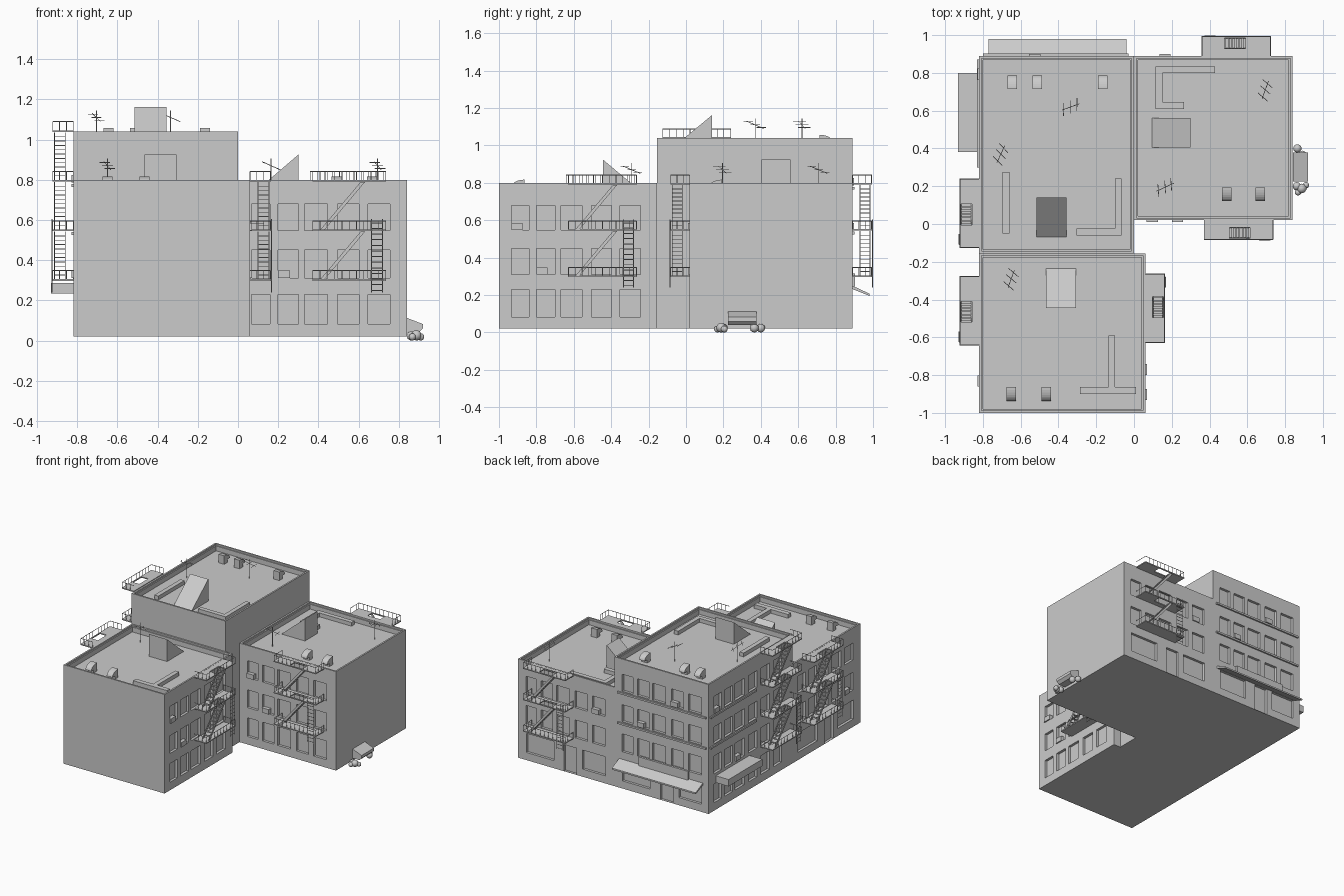
import bpy, bmesh, math
from mathutils import Matrix, Vector

if "Cube" in bpy.data.objects:
    bpy.data.objects.remove(bpy.data.objects["Cube"])


def finish(name, bm, smooth=False):
    bmesh.ops.recalc_face_normals(bm, faces=bm.faces)
    me = bpy.data.meshes.new(name)
    bm.to_mesh(me)
    bm.free()
    ob = bpy.data.objects.new(name, me)
    bpy.context.collection.objects.link(ob)
    if smooth:
        for p in me.polygons:
            p.use_smooth = True
    return ob


def box(bm, lo, hi, M=Matrix()):
    lo, hi = Vector(lo), Vector(hi)
    m = Matrix.Translation((lo + hi) / 2) @ Matrix.Diagonal((*(hi - lo), 1))
    return bmesh.ops.create_cube(bm, size=1, matrix=M @ m)["verts"]


def rod(bm, p, q, r=0.0025):
    p, q = Vector(p), Vector(q)
    d = q - p
    m = Matrix.Translation((p + q) / 2) @ d.to_track_quat('Z', 'Y').to_matrix().to_4x4()
    bmesh.ops.create_cone(bm, cap_ends=True, segments=4, radius1=r, radius2=r, depth=d.length, matrix=m)


def prism(bm, pts, vec):
    f = bm.faces.new([bm.verts.new(p) for p in pts])
    ext = bmesh.ops.extrude_face_region(bm, geom=[f], use_keep_orig=True)["geom"]
    bmesh.ops.translate(bm, vec=vec, verts=[g for g in ext if isinstance(g, bmesh.types.BMVert)])


# Wall frame: local +x points out of the wall, local +y runs along it
def frame(x, y, deg):
    return Matrix.Translation((x, y, 0)) @ Matrix.Rotation(math.radians(deg), 4, 'Z')


COLS = [(.067, .16), (.2, .3), (.332, .445), (.495, .602), (.646, .757)]
ROWS = [(.083, .23), (.31, .45), (.547, .68), (.787, .92)]
SHOP = [(.07, .31, .08, .23), (.40, .51, .022, .23), (.56, .76, .08, .23)]
acs = bmesh.new()


def wall_cuts(bm, M, floors, shop=False, cols=COLS, ac=()):
    holes = list(SHOP) if shop else [(*c, *ROWS[0]) for c in cols]
    holes += [(*c, *r) for r in ROWS[1:floors] for c in cols]
    for a, b, lo, hi in holes:
        box(bm, (-.02, a, lo), (.02, b, hi), M)
    for c, r in ac:      # window air conditioners
        a, z = cols[c][0], ROWS[r][0]
        box(acs, (-.021, a, z), (.009, a + .06, z + .038), M)


def block(name, x0, x1, y0, y1, top, cutter):
    bm = bmesh.new()
    box(bm, (x0, y0, .02), (x1, y1, top))
    roof = max(bm.faces, key=lambda f: f.calc_center_median().z)
    # stepped parapet around a sunken roof
    for width, drop in ((.018, .012), (.012, .038)):
        bmesh.ops.inset_individual(bm, faces=[roof], thickness=width)
        bmesh.ops.inset_individual(bm, faces=[roof], thickness=0)
        bmesh.ops.translate(bm, vec=(0, 0, -drop), verts=roof.verts)
    ob = finish(name, bm)
    cut = finish(name + "_cutter", cutter)
    cut.hide_render = True
    mod = ob.modifiers.new("windows", 'BOOLEAN')
    mod.operation, mod.solver, mod.object = 'DIFFERENCE', 'EXACT', cut
    me = bpy.data.meshes.new_from_object(ob.evaluated_get(bpy.context.evaluated_depsgraph_get()))
    ob.modifiers.clear()
    ob.data = me
    bpy.data.objects.remove(cut)


# Three building blocks with recessed windows
c = bmesh.new()
wall_cuts(c, frame(0, .89, 90), 4, True, ac=[(1, 2), (3, 3)])
wall_cuts(c, frame(-.82, .89, 180), 4, cols=COLS + [(.81, .91)], ac=[(0, 3), (2, 1)])
block("tall_block", -.82, 0, -.155, .89, 1.04, c)
c = bmesh.new()
wall_cuts(c, frame(.06, -1, 0), 3, ac=[(0, 2), (1, 1)])
wall_cuts(c, frame(-.82, -.155, 180), 3, True, ac=[(4, 1)])
block("front_block", -.82, .06, -1, -.155, .80, c)
c = bmesh.new()
wall_cuts(c, frame(0, .02, -90), 3, ac=[(0, 2), (1, 1)])
wall_cuts(c, frame(.84, .89, 90), 3, True, ac=[(4, 2)])
block("side_block", 0, .84, .02, .89, .80, c)
finish("air_conditioners", acs)

# Ledges under the upper windows, shop awnings and sign board
bm = bmesh.new()
for z in (.525, .765):
    box(bm, (-.80, .885, z), (-.03, .902, z + .014))
    box(bm, (-.83, .30, z), (-.815, .87, z + .014))
finish("ledges", bm)
bm = bmesh.new()
prism(bm, [(-.77, .89, .25), (-.77, .98, .208), (-.77, .98, .196), (-.77, .89, .232)], (.73, 0, 0))
finish("back_awning", bm)
bm = bmesh.new()
box(bm, (-.65, .885, .245), (-.22, .903, .315))
finish("sign_board", bm)
bm = bmesh.new()
box(bm, (-.932, .38, .233), (-.815, .80, .287))
finish("side_awning", bm)


# Fire escapes
def fire_escape(name, M, levels):
    bm = bmesh.new()
    L, W, step = .367, .104, .247
    h0, h1, v0, v1 = .135, .245, .038, .096
    for i in range(levels):
        z = .305 + step * i
        if i == 0:
            box(bm, (0, 0, z - .008), (W, L, z))
        else:            # platform with stair hatch
            for lo, hi in (((0, 0), (W, h0)), ((0, h1), (W, L)), ((0, h0), (v0, h1)), ((v1, h0), (W, h1))):
                box(bm, (*lo, z - .008), (*hi, z))
        t = z + .043     # railing
        ring = [(0, .002), (W - .002, .002), (W - .002, L - .002), (0, L - .002)]
        for (a, b), (p, q), n in zip(ring, ring[1:], (3, 10, 3)):
            rod(bm, (a, b, t), (p, q, t))
            for k in range(n + 1):
                x, y = a + (p - a) * k / n, b + (q - b) * k / n
                rod(bm, (x, y, z - .004), (x, y, t), .0018)
        if i < levels - 1:   # stair flight
            for x in (v0, v1 - .004):
                prism(bm, [(x, .04, z), (x, .062, z), (x, .262, z + step - .01), (x, .24, z + step - .01)],
                      (.004, 0, 0))
            for k in range(1, 11):
                y, h = .05 + .2 * k / 11, z + (step - .01) * k / 11
                box(bm, (v0, y - .006, h - .002), (v1, y + .008, h + .002))
    for y in (.295, .35):    # drop ladder
        rod(bm, (.106, y, .24), (.106, y, .605))
    for k in range(13):
        rod(bm, (.106, .295, .25 + k * .028), (.106, .35, .25 + k * .028))
    bmesh.ops.transform(bm, matrix=M, verts=bm.verts)
    finish(name, bm)


for name, M, n in (("right", frame(.06, -.63, 0), 3), ("front", frame(.37, .02, -90), 3),
                   ("back", frame(.725, .89, 90), 3), ("left_front", frame(-.82, -.275, 180), 3),
                   ("left_tall", frame(-.82, .241, 180), 4)):
    fire_escape("fire_escape_" + name, M, n)

# Wedge-shaped roof access huts
for name, pts, vec in (
        ("front", [(-.465, -.445, .745), (-.465, -.445, .925), (-.465, -.23, .745)], (.158, 0, 0)),
        ("tall", [(-.515, .14, .985), (-.515, .14, 1.163), (-.515, -.075, .985)], (.158, 0, 0)),
        ("side", [(.30, .405, .745), (.30, .405, .925), (.09, .405, .745)], (0, .155, 0))):
    bm = bmesh.new()
    prism(bm, pts, vec)
    finish("roof_hut_" + name, bm)

# Roof ducts
bm = bmesh.new()
for x0, x1, y0, y1, z in ((-.695, -.66, -.05, .275, .985), (-.305, -.065, -.06, -.025, .985),
                          (-.10, -.065, -.025, .24, .985), (-.285, .01, -.9, -.863, .745),
                          (-.135, -.10, -.863, -.59, .745), (.115, .43, .80, .835, .745),
                          (.115, .15, .645, .80, .745), (.115, .265, .61, .645, .745)):
    box(bm, (x0, y0, z), (x1, y1, z + .035))
finish("roof_ducts", bm)

# Curved vent hoods
for i, (x, y, z, s) in enumerate(((-.645, .75, .985, -1), (-.512, .75, .985, -1), (-.165, .75, .985, -1),
                                  (-.65, -.90, .745, 1), (-.465, -.90, .745, 1),
                                  (.49, .157, .745, 1), (.668, .157, .745, 1))):
    bm = bmesh.new()
    arc = [(x - .025, y + s * (.036 - .072 * math.sin(a)), z + .03 + .042 * math.cos(a))
           for a in [math.pi / 2 * k / 8 for k in range(9)]]
    prism(bm, arc + [(x - .025, y - s * .005, z + .03), (x - .025, y - s * .005, z), (x - .025, y + s * .036, z)],
          (.05, 0, 0))
    finish("vent_hood_%d" % i, bm)

# Roof antennas
for i, (x, y, z, deg) in enumerate(((-.335, .62, .985, 20), (-.705, .37, .985, 65), (-.65, -.29, .745, 70),
                                    (.165, .195, .745, 25), (.695, .71, .745, 70))):
    bm = bmesh.new()
    rod(bm, (0, 0, 0), (0, 0, .16))
    rod(bm, (-.05, 0, .145), (.05, 0, .105), .0018)
    for k in (-.04, 0, .035):
        rod(bm, (k - .012, -.032, .125 - k * .4), (k + .012, .032, .125 - k * .4), .0018)
    bmesh.ops.transform(bm, matrix=Matrix.Translation((x, y, z)) @ frame(0, 0, deg), verts=bm.verts)
    finish("antenna_%d" % i, bm)

# Rubbish bin with bags
bm = bmesh.new()
prism(bm, [(x, .225, z) for x, z in ((.842, .04), (.90, .04), (.92, .06), (.92, .082), (.842, .112))], (0, .153, 0))
finish("rubbish_bin", bm)
bm = bmesh.new()
for x, y, r in ((.865, .40, .023), (.89, .365, .024), (.862, .20, .023), (.888, .188, .026),
                (.91, .205, .018), (.868, .168, .018)):
    bmesh.ops.create_uvsphere(bm, u_segments=10, v_segments=7, radius=r, matrix=Matrix.Translation((x, y, r)))
finish("rubbish_bags", bm, True)
